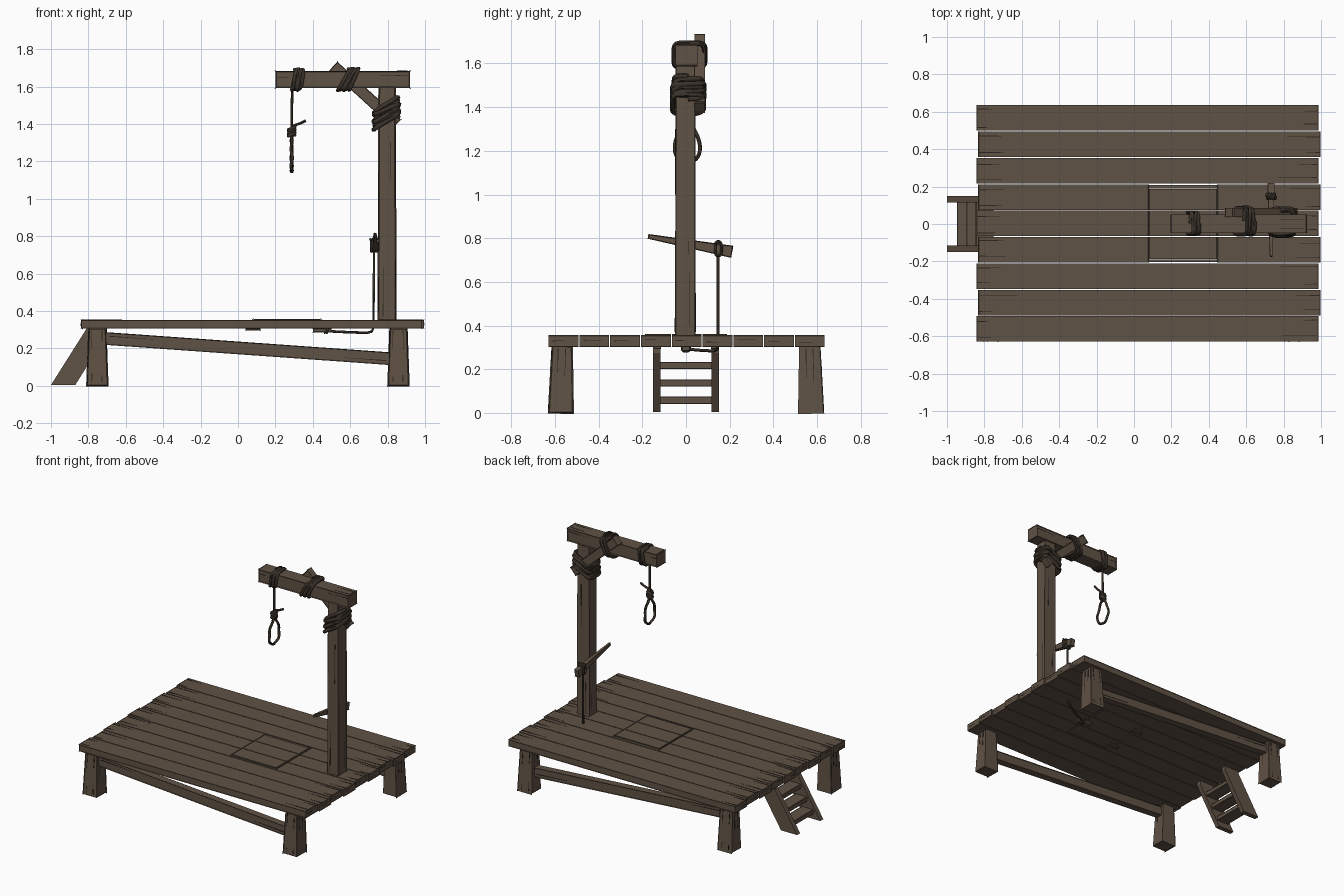
import bpy, bmesh, math, random
from mathutils import Vector

random.seed(4)
if "Cube" in bpy.data.objects:
    bpy.data.objects.remove(bpy.data.objects["Cube"])


def material(name, rgb):
    m = bpy.data.materials.new(name)
    m.use_nodes = True
    m.diffuse_color = (*rgb, 1)
    m.node_tree.nodes["Principled BSDF"].inputs["Base Color"].default_value = (*rgb, 1)
    return m


WOOD = material("weathered wood", (0.117, 0.084, 0.059))
GRAIN = material("dark grain", (0.024, 0.018, 0.013))
ROPE = material("dark rope", (0.043, 0.032, 0.023))


def finish(bm, name, mat):
    bmesh.ops.recalc_face_normals(bm, faces=bm.faces)
    me = bpy.data.meshes.new(name)
    bm.to_mesh(me)
    bm.free()
    me.materials.append(mat)
    ob = bpy.data.objects.new(name, me)
    bpy.context.collection.objects.link(ob)


def beam(name, p0, p1, s0, s1=None, mat=WOOD, bevel=0.004):
    """Tapered timber from p0 to p1; sizes are (across, up)."""
    p0, p1 = Vector(p0), Vector(p1)
    d = (p1 - p0).normalized()
    side = d.cross(Vector((0, 1, 0)) if abs(d.z) > 0.95 else Vector((0, 0, 1))).normalized()
    up = side.cross(d)
    bm = bmesh.new()
    bmesh.ops.create_cube(bm, size=1)
    for v in bm.verts:
        p, s = (p0, s0) if v.co.x < 0 else (p1, s1 or s0)
        v.co = p + side * v.co.y * s[0] + up * v.co.z * s[1]
    if bevel:
        bmesh.ops.bevel(bm, geom=bm.edges[:], offset=bevel, segments=1, affect='EDGES')
    finish(bm, name, mat)


def block(name, x0, x1, y0, y1, z0, z1, bevel=0.003):
    y, z = (y0 + y1) / 2, (z0 + z1) / 2
    beam(name, (x0, y, z), (x1, y, z), (y1 - y0, z1 - z0), None, WOOD, bevel)


def crack(p0, p1, w=0.005):
    """Thin wedge of dark grain lying on a timber face."""
    beam("grain_mark", p0, p1, (w, w), (0.001, 0.001), GRAIN, 0)


def rope(name, pts, r=0.009, closed=False):
    cu = bpy.data.curves.new(name, 'CURVE')
    cu.dimensions = '3D'
    cu.bevel_depth = r
    cu.bevel_resolution = 1
    cu.use_fill_caps = True
    sp = cu.splines.new('POLY')
    sp.points.add(len(pts) - 1)
    for p, co in zip(sp.points, pts):
        p.co = (*co, 1)
    sp.use_cyclic_u = closed
    cu.materials.append(ROPE)
    ob = bpy.data.objects.new(name, cu)
    bpy.context.collection.objects.link(ob)
    bpy.ops.object.select_all(action='DESELECT')
    ob.select_set(True)
    bpy.context.view_layer.objects.active = ob
    bpy.ops.object.convert(target='MESH')
    bpy.ops.object.shade_smooth_by_angle(angle=math.radians(60))


def wrap(name, center, axis, a, b, length, turns, shear=0, r=0.010, sq=0.4, wobble=0.006):
    """Coil with a squared section around the x or z axis, slanted by shear."""
    c, pts, n = Vector(center), [], turns * 28
    for i in range(n + 1):
        t = 2 * math.pi * i / 28
        u, v = math.cos(t), math.sin(t)
        k = 1 + wobble * 8 * math.sin(t * 0.37)
        u = math.copysign(abs(u) ** sq, u) * a * k
        v = math.copysign(abs(v) ** sq, v) * b * k
        w = (i / n - 0.5) * length + shear * u + wobble * math.sin(t * 1.3)
        pts.append(c + (Vector((w, v, u)) if axis == 'x' else Vector((u, v, w))))
    rope(name, pts, r)


# Deck planks, the middle three cut around the trapdoor
Z0, Z1, PITCH, HALF = 0.305, 0.353, 0.141, 0.0652
TX0, TX1, TY, GAP = 0.083, 0.441, 0.184, 0.007
for i in range(-4, 5):
    y, odd = i * PITCH + 0.003, i % 2
    x0, x1 = (-0.83, 0.995) if odd else (-0.84, 0.983)
    y0, y1 = y - HALF, y + HALF
    if abs(i) > 1:
        block("deck_plank", x0, x1, y0, y1, Z0, Z1)
    else:
        block("deck_plank_left", TX1 + GAP, x1, y0, y1, Z0, Z1)
        block("deck_plank_right", x0, TX0 - GAP, y0, y1, Z0, Z1)
        if i:
            ya, yb = sorted((i * (TY + GAP), y + i * HALF))
            block("trapdoor_frame_strip", TX0 - GAP, TX1 + GAP, ya, yb, Z0, Z1, 0)
        block("trapdoor_plank", TX0, TX1, max(y0, -TY), min(y1, TY), Z0 + 0.004, Z1 + 0.005)
    # Grain marks on top and on the end grain at both plank ends
    for end, s in ((x0, 1), (x1, -1)):
        for off in (-0.042, 0.042):
            yy = y + off + random.uniform(-0.01, 0.01)
            crack((end + s * 0.004, yy, Z1), (end + s * random.uniform(0.06, 0.22), yy, Z1))
        zz = random.uniform(0.32, 0.338)
        crack((end, y - 0.05, zz), (end, y + random.uniform(0.0, 0.04), zz), 0.004)

# Trapdoor hinges and latch below the deck
for s in (-1, 1):
    block("trapdoor_hinge", 0.04, 0.12, s * 0.13 - 0.012, s * 0.13 + 0.012, 0.295, 0.306)
block("trapdoor_latch", 0.40, 0.50, -0.014, 0.014, 0.286, 0.306)

# Legs and sloping side rails
for sy in (-1, 1):
    for x in (-0.752, 0.858):
        beam("leg", (x, sy * 0.573, 0), (x, sy * 0.567, Z0), (0.112, 0.112), (0.09, 0.09))
        for k in (-0.03, 0.025):
            crack((x + k, sy * 0.628, 0.02), (x + k * 0.8, sy * 0.613, random.uniform(0.13, 0.2)))
            crack((x + k, sy * 0.613, 0.295), (x + k, sy * 0.622, 0.2))
            for sx in (-1, 1):
                crack((x + sx * 0.046, sy * 0.567 + k * 0.6, 0.295),
                      (x + sx * 0.051, sy * 0.57 + k * 0.6, random.uniform(0.13, 0.2)))
    beam("side_rail", (-0.74, sy * 0.567, 0.255), (0.84, sy * 0.567, 0.143), (0.045, 0.068))
    crack((-0.69, sy * 0.59, 0.265), (-0.45, sy * 0.59, 0.248))
    crack((0.79, sy * 0.59, 0.135), (0.55, sy * 0.59, 0.152))

# Ladder with slanted side boards and three steps
for s in (-1, 1):
    bm = bmesh.new()
    outline = ((-1, 0.004), (-0.87, 0.004), (-0.70, 0.275), (-0.70, Z0), (-0.81, Z0))
    face = bm.faces.new([bm.verts.new((x, s * 0.151, z)) for x, z in outline])
    ext = bmesh.ops.extrude_face_region(bm, geom=[face])["geom"]
    bmesh.ops.translate(bm, vec=(0, -s * 0.035, 0),
                        verts=[g for g in ext if isinstance(g, bmesh.types.BMVert)])
    finish(bm, "ladder_side", WOOD)
for z in (0.058, 0.137, 0.217):
    x = -0.935 + 0.63 * z
    block("ladder_step", x - 0.045, x + 0.045, -0.12, 0.12, z - 0.014, z + 0.014)

# Upright post, cross beam and diagonal brace
beam("post", (0.797, -0.003, 0.35), (0.797, -0.003, 1.60), (0.094, 0.094), (0.086, 0.09))
block("cross_beam", 0.20, 0.92, -0.043, 0.047, 1.592, 1.683, 0.005)
beam("brace", (0.51, 0.062, 1.71), (0.85, 0.062, 1.40), (0.04, 0.062))
for s in (-1, 1):
    crack((0.775, -0.003 + s * 0.047, 0.37), (0.778, -0.003 + s * 0.046, 0.7), 0.004)
    crack((0.815, -0.003 + s * 0.045, 1.3), (0.812, -0.003 + s * 0.046, 1.0), 0.004)
    crack((0.797 + s * 0.0465, 0.015, 0.4), (0.797 + s * 0.045, 0.013, 0.8), 0.004)
    crack((0.21, 0.002 + s * 0.045, 1.65), (0.27, 0.002 + s * 0.045, 1.65), 0.004)
    crack((0.91, 0.002 + s * 0.045, 1.66), (0.75, 0.002 + s * 0.045, 1.657), 0.004)
    crack((0.905, s * 0.025, 1.683), (0.78, s * 0.025, 1.683), 0.004)

# Rope lashings
wrap("beam_lashing", (0.318, 0.004, 1.637), 'x', 0.054, 0.057, 0.045, 5, 0.12)
wrap("brace_beam_lashing", (0.592, 0.016, 1.638), 'x', 0.056, 0.070, 0.06, 6, 0.5)
wrap("brace_post_lashing", (0.793, 0.010, 1.455), 'z', 0.064, 0.068, 0.10, 8, 0.5, 0.012, 0.4, 0.009)

# Hanging rope with coiled knot, loose tail and loop
rope("hanging_rope", [(0.29, 0.004, 1.60), (0.288, 0.004, 1.48), (0.288, 0.004, 1.34)], 0.008)
wrap("knot_coil", (0.287, 0.004, 1.358), 'z', 0.017, 0.017, 0.045, 4, 0.25, 0.009, 1, 0.002)
rope("rope_tail", [(0.28, 0.004, 1.365), (0.30, 0.004, 1.392), (0.33, 0.004, 1.402),
                   (0.363, 0.004, 1.418)], 0.008)
loop = []
for i in range(40):
    t = 2 * math.pi * i / 40
    loop.append((0.287 + 0.003 * math.sin(6 * t),
                 0.006 + 0.074 * math.sin(t) * math.sin(t / 2) ** 0.9,
                 1.243 + 0.097 * math.cos(t)))
rope("rope_loop", loop, 0.009, True)

# Lever beside the post and its pull rope
beam("lever", (0.733, -0.172, 0.808), (0.733, 0.21, 0.738), (0.010, 0.018), (0.034, 0.052), bevel=0.002)
block("lever_pivot", 0.725, 0.76, -0.01, 0.01, 0.766, 0.786)
wrap("lever_lashing", (0.733, 0.148, 0.752), 'x', 0.032, 0.014, 0.05, 4, 0, 0.007, 0.7, 0.002)
rope("lever_rope", [(0.728, 0.146, 0.76), (0.726, 0.146, 0.55), (0.724, 0.146, 0.31),
                    (0.715, 0.142, 0.290), (0.69, 0.13, 0.283), (0.58, 0.06, 0.287),
                    (0.46, 0.0, 0.293)], 0.007)
wrap("latch_knot", (0.47, 0, 0.295), 'x', 0.014, 0.018, 0.02, 2, 0, 0.005, 0.7, 0.001)
